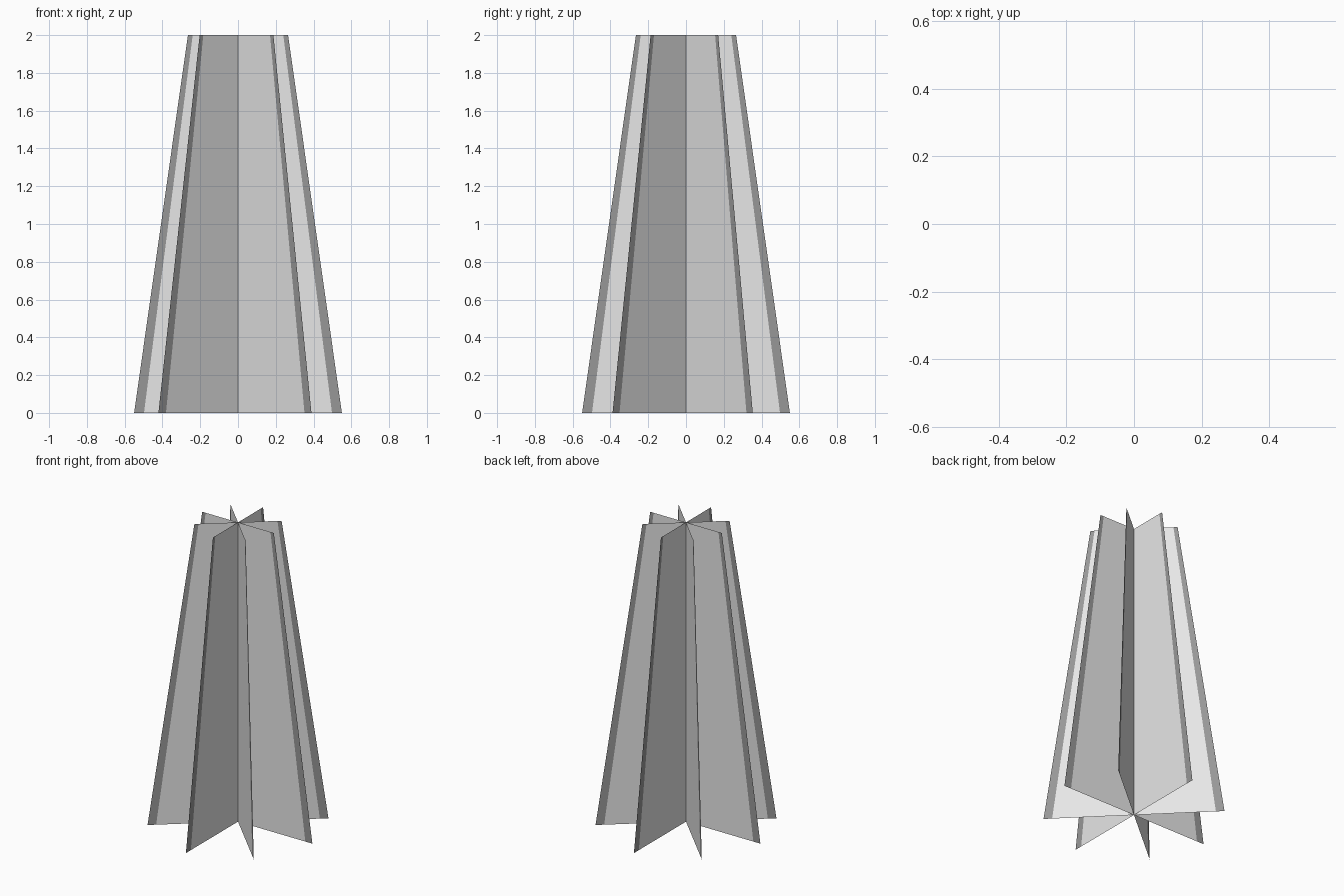
import bpy
import math

cube = bpy.data.objects.get("Cube")
if cube:
    bpy.data.objects.remove(cube, do_unlink=True)

HEIGHT = 2.0
BASE, TOP = 0.55, 0.265      # half widths of each sheet
INNER = 0.905                # share of the width inside the dark trim


def make_material(name, value):
    mat = bpy.data.materials.new(name)
    colour = (value, value, value, 1.0)
    mat.use_nodes = True
    mat.diffuse_color = colour
    mat.node_tree.nodes["Principled BSDF"].inputs["Base Color"].default_value = colour
    return mat


light_grey = make_material("light_grey", 0.8)
dark_grey = make_material("dark_grey", 0.31)


def add_sheet(name, degrees):
    """Thin upright tapered sheet with a dark strip along both slanted edges."""
    columns = (-1, -INNER, INNER, 1)
    verts = [(half * c, 0, z) for z, half in ((0, BASE), (HEIGHT, TOP)) for c in columns]
    n = len(columns)
    faces = [(i, i + 1, n + i + 1, n + i) for i in range(n - 1)]
    mesh = bpy.data.meshes.new(name)
    mesh.from_pydata(verts, [], faces)
    mesh.materials.append(light_grey)
    mesh.materials.append(dark_grey)
    # outer strips are dark, the middle panel is light
    for poly in mesh.polygons:
        poly.material_index = int(abs(poly.center.x) > 0.1)
    obj = bpy.data.objects.new(name, mesh)
    obj.rotation_euler.z = math.radians(degrees)
    bpy.context.collection.objects.link(obj)


# Four sheets crossing on the central axis
for name, angle in (("cross_sheet", 0), ("left_diagonal_sheet", 40),
                    ("lengthwise_sheet", 90), ("right_diagonal_sheet", 135)):
    add_sheet(name, angle)
